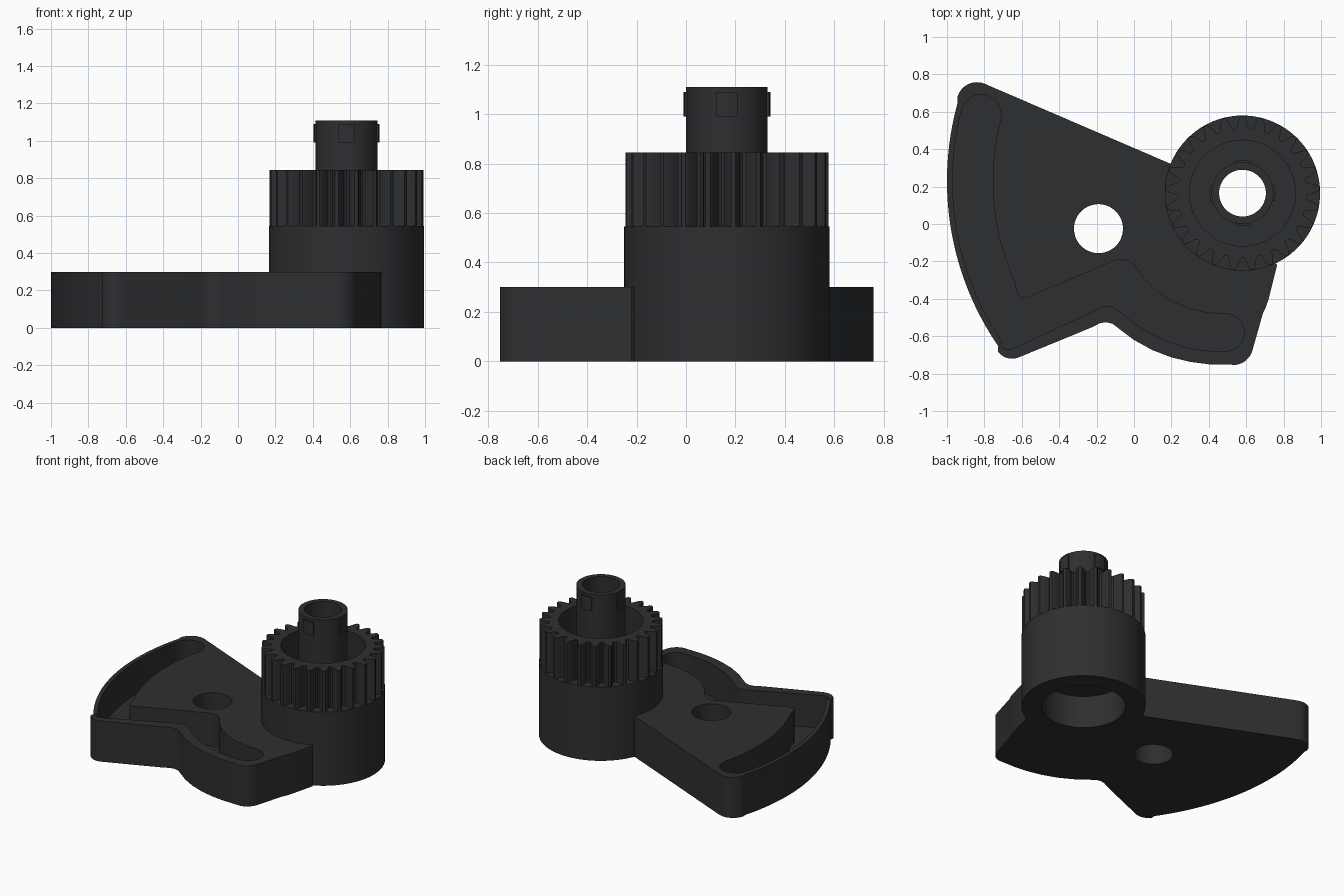
import bpy, bmesh
from math import sin, cos, radians, pi, tau

if "Cube" in bpy.data.objects:
    bpy.data.objects.remove(bpy.data.objects["Cube"])

BX, BY = 0.58, 0.165          # axis of the round housing
PX, PY = -0.19, -0.025        # pivot hole
mat = bpy.data.materials.new("dark_plastic")
mat.diffuse_color = (0.027, 0.028, 0.03, 1)
mat.use_nodes = True
mat.node_tree.nodes["Principled BSDF"].inputs["Base Color"].default_value = mat.diffuse_color


def arc(cx, cy, r, a0, a1, n=12):
    return [(cx + r * cos(radians(a0 + (a1 - a0) * i / n)),
             cy + r * sin(radians(a0 + (a1 - a0) * i / n))) for i in range(n + 1)]


def finish(name, bm):
    bmesh.ops.recalc_face_normals(bm, faces=bm.faces)
    me = bpy.data.meshes.new(name)
    bm.to_mesh(me)
    bm.free()
    ob = bpy.data.objects.new(name, me)
    bpy.context.collection.objects.link(ob)
    me.materials.append(mat)
    return ob


def smooth(ob):
    bpy.ops.object.select_all(action='DESELECT')
    ob.select_set(True)
    bpy.context.view_layer.objects.active = ob
    bpy.ops.object.shade_smooth_by_angle(angle=radians(25))


def prism(name, pts, z0, z1):
    bm = bmesh.new()
    f = bm.faces.new([bm.verts.new((x, y, z0)) for x, y in pts])
    ext = bmesh.ops.extrude_face_region(bm, geom=[f], use_keep_orig=True)
    for v in ext["geom"]:
        if isinstance(v, bmesh.types.BMVert):
            v.co.z = z1
    return finish(name, bm)


def cut(ob, cutter):
    cutter.hide_render = True
    m = ob.modifiers.new("cut", 'BOOLEAN')
    m.operation, m.solver, m.object = 'DIFFERENCE', 'EXACT', cutter
    bpy.context.view_layer.objects.active = ob
    bpy.ops.object.modifier_apply(modifier=m.name)
    bpy.data.objects.remove(cutter)


def lathe(name, profile, n=96):
    bm = bmesh.new()
    rings = [[bm.verts.new((BX + r * cos(tau * i / n), BY + r * sin(tau * i / n), z))
              for i in range(n)] for r, z in profile]
    for a, b in zip(rings, rings[1:] + rings[:1]):
        for i in range(n):
            j = (i + 1) % n
            bm.faces.new((a[i], a[j], b[j], b[i]))
    return finish(name, bm)


# Fan-shaped base plate
outline = (arc(-.84, .65, .108, 66.5, 163) + arc(.56, .23, 1.56, 164.5, 214.5, 32)
           + arc(-.652, -.625, .095, 217, 293)
           + [(-.28, -.575), (-.22, -.55), (-.185, -.531), (-.15, -.525), (-.115, -.533),
              (-.08, -.56), (0, -.62), (.1, -.675), (.2, -.713), (.3, -.737), (.4, -.75)]
           + arc(.53, -.647, .107, 278, 345)
           + [(.69, -.475), (.705, -.445), (.72, -.4), (.765, -.22), (.6, 0), (.4, .234)])
plate = prism("base_plate", outline, 0, .3)

# Curved pocket along the plate edge
pocket = (arc(.56, .23, 1.53, 166, 214.5, 32) + arc(-.67, -.61, .06, 218, 293)
          + [(-.24, -.477), (-.18, -.446), (-.15, -.438), (-.12, -.441), (-.09, -.458),
             (0, -.53), (.1, -.59), (.2, -.635), (.3, -.665), (.4, -.678)]
          + arc(.49, -.58, .1, 270, 450)
          + [(.4, -.476), (.3, -.455), (.2, -.413), (.12, -.36), (.05, -.29)]
          + arc(-.07, -.29, .1, 42, 113)
          + [(-.57, -.393), (-.585, -.397), (-.603, -.395), (-.617, -.386), (-.63, -.36)]
          + arc(.56, .23, 1.315, 204.5, 165.5, 32)
          + arc(-.817, .586, .107, -13, 164))
cut(plate, prism("pocket_cutter", pocket, .06, .5))

# Pivot hole, and clearance where the housing sits
cut(plate, prism("pivot_cutter", arc(PX, PY, .131, 0, 354.375, 63), -.1, .5))
cut(plate, prism("housing_cutter", arc(BX, BY, .408, 0, 356.25, 95), -.1, .5))
smooth(plate)

# Hollow housing with inner web and central tube
smooth(lathe("housing_and_tube", [
    (.281, 0), (.415, 0), (.415, .545), (.283, .545), (.283, .30), (.165, .30),
    (.165, 1.11), (.125, 1.11), (.125, .24), (.281, .24)]))

# Gear ring: one tooth profile repeated round the axis
TEETH = 25
tooth = [(-.5, .343), (-.36, .35), (-.25, .38), (-.15, .405), (-.09, .412),
         (.09, .412), (.15, .405), (.25, .38), (.36, .35)]
bm = bmesh.new()
cols = []
for t in range(TEETH):
    for f, r in tooth:
        a = pi / 2 + tau * (t + f) / TEETH
        cols.append([bm.verts.new((BX + q * cos(a), BY + q * sin(a), z))
                     for q, z in ((r, .545), (r, .845), (.283, .845), (.283, .545))])
for a, b in zip(cols, cols[1:] + cols[:1]):
    for k in range(4):
        bm.faces.new((a[k], b[k], b[(k + 1) % 4], a[(k + 1) % 4]))
smooth(finish("gear_ring", bm))

# Four small snap lugs round the tube top
for k in range(4):
    c = 90 * k
    lug = (arc(BX, BY, .176, c - 14, c + 14, 6) + arc(BX, BY, .15, c + 14, c - 14, 6))
    smooth(prism(f"snap_lug_{k + 1}", lug, .99, 1.09))
